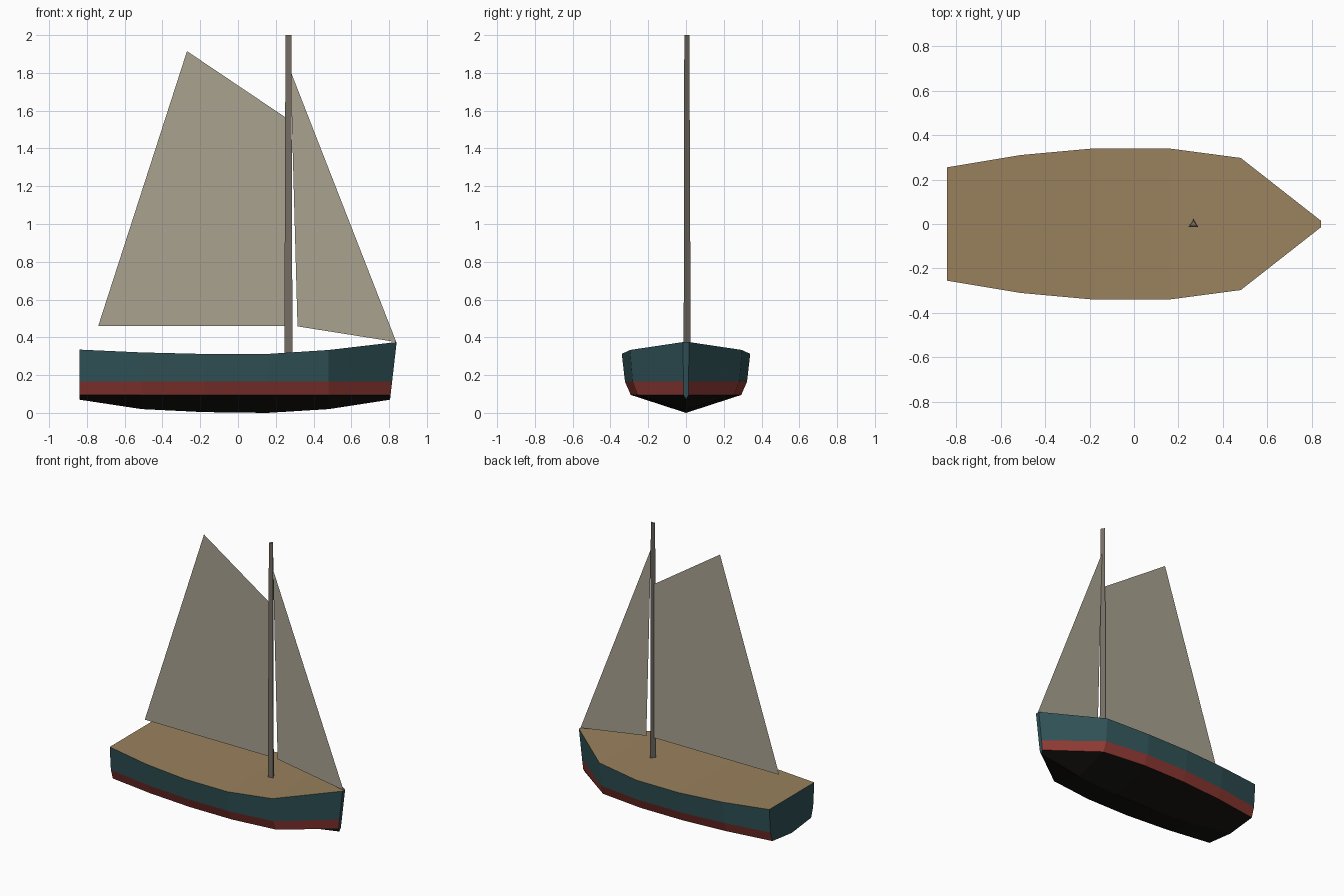
import bpy, bmesh
from math import sin, cos, pi

if "Cube" in bpy.data.objects:
    bpy.data.objects.remove(bpy.data.objects["Cube"])


def material(name, rgb):
    m = bpy.data.materials.new(name)
    m.diffuse_color = (*rgb, 1)
    m.use_nodes = True
    m.node_tree.nodes["Principled BSDF"].inputs["Base Color"].default_value = m.diffuse_color
    return m


def add_object(name, bm, mats):
    bmesh.ops.recalc_face_normals(bm, faces=bm.faces[:])
    mesh = bpy.data.meshes.new(name)
    bm.to_mesh(mesh)
    bm.free()
    for m in mats:
        mesh.materials.append(m)
    obj = bpy.data.objects.new(name, mesh)
    bpy.context.collection.objects.link(obj)
    return obj


teal = material("teal_paint", (0.03, 0.085, 0.095))
red = material("red_stripe", (0.28, 0.042, 0.034))
black = material("black_bottom", (0.008, 0.007, 0.006))
wood = material("deck_wood", (0.32, 0.22, 0.11))
canvas = material("sail_canvas", (0.40, 0.36, 0.28))
spar = material("mast_wood", (0.18, 0.155, 0.13))

# Hull: lofted stations (x, deck half width, deck z, keel z)
STATIONS = [
    (-0.84, 0.255, 0.335, 0.07),
    (-0.51, 0.31, 0.32, 0.02),
    (-0.18, 0.34, 0.312, 0.004),
    (0.155, 0.34, 0.312, 0.0),
    (0.48, 0.297, 0.333, 0.02),
    (0.84, 0.015, 0.375, 0.07),
]
bm = bmesh.new()
rings = []
for x, w, deck, keel in STATIONS:
    side = [(w, deck), (w * 0.95, 0.165), (w * 0.86, 0.095)]
    section = side + [(0, keel)] + [(-y, z) for y, z in reversed(side)]
    rake = 0.115 if x > 0.8 else 0  # raked stem
    rings.append([bm.verts.new((x - rake * (deck - z), y, z)) for y, z in section])

# Strips around the section: side, stripe, bottom, bottom, stripe, side, deck
BANDS = [0, 1, 2, 2, 1, 0, 3]
for a, b in zip(rings, rings[1:]):
    for i, band in enumerate(BANDS):
        j = (i + 1) % 7
        bm.faces.new((a[i], a[j], b[j], b[i])).material_index = band
# Transom and stem cap
bm.faces.new(rings[0])
bm.faces.new(rings[-1])
add_object("hull", bm, [teal, red, black, wood])

# Mast: tapered three-sided spar
bm = bmesh.new()
ends = []
for z, r in ((0.30, 0.025), (2.0, 0.018)):
    ends.append([bm.verts.new((0.267 + r * cos(pi / 2 + k * 2 * pi / 3),
                               r * sin(pi / 2 + k * 2 * pi / 3), z)) for k in range(3)])
for k in range(3):
    j = (k + 1) % 3
    bm.faces.new((ends[0][k], ends[0][j], ends[1][j], ends[1][k]))
for end in ends:
    bm.faces.new(end)
add_object("mast", bm, [spar])

# Sails: flat sheets on the centre line
SAILS = {
    "main_sail": [(-0.74, 0.46), (0.258, 0.46), (0.258, 1.56), (-0.27, 1.915)],
    "jib_sail": [(0.315, 0.458), (0.838, 0.375), (0.278, 1.81)],
}
for name, outline in SAILS.items():
    bm = bmesh.new()
    bm.faces.new([bm.verts.new((x, 0, z)) for x, z in outline])
    add_object(name, bm, [canvas])
